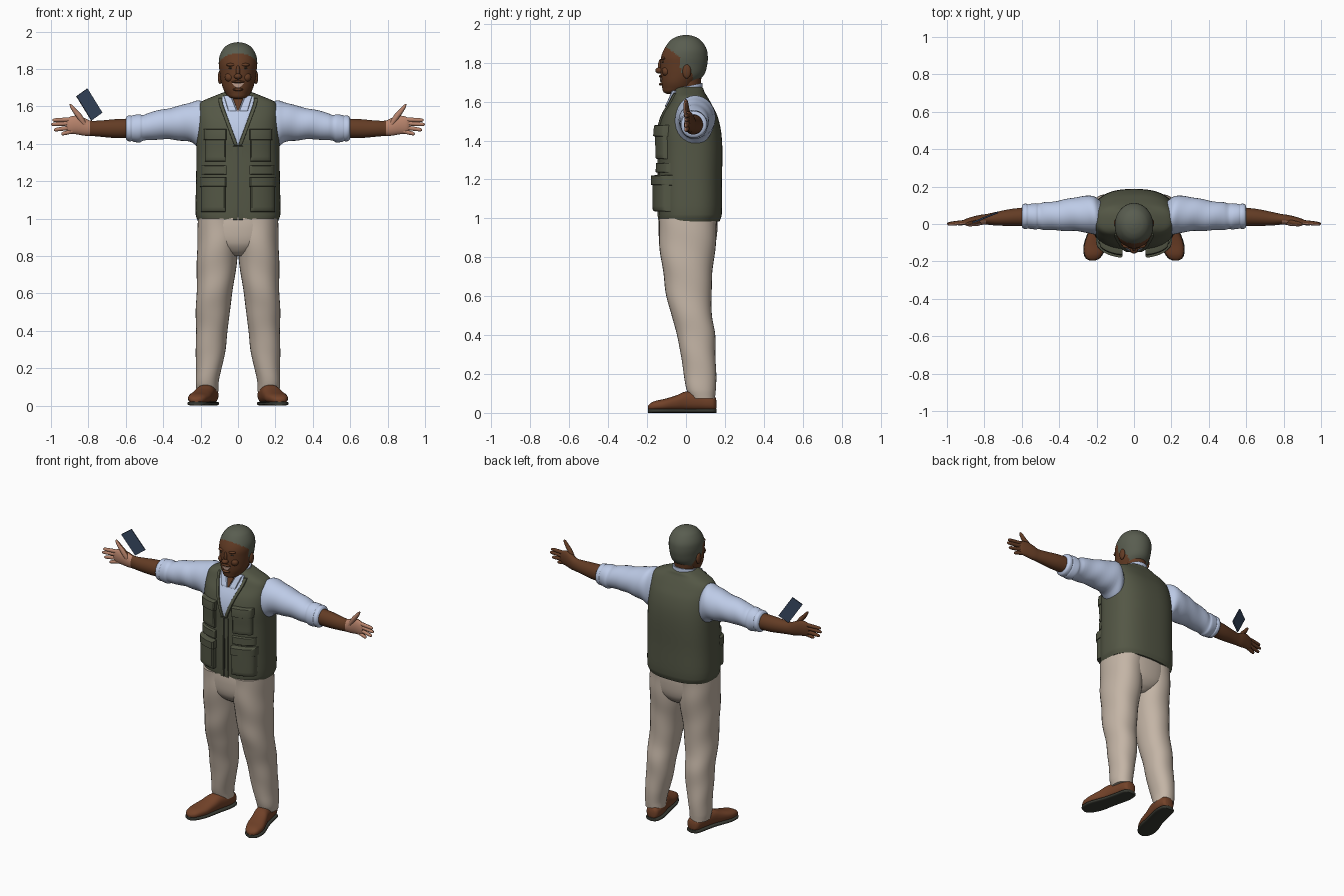
import bpy, bmesh, math
from mathutils import Vector, Matrix

COLOURS = {
    "skin": (0.125, 0.045, 0.018), "palm": (0.48, 0.23, 0.15), "hair": (0.10, 0.11, 0.08),
    "shirt": (0.53, 0.62, 0.83), "vest": (0.088, 0.095, 0.06), "trousers": (0.55, 0.46, 0.38),
    "shoe_leather": (0.17, 0.055, 0.022), "dark_rubber": (0.04, 0.042, 0.032),
    "phone_blue": (0.04, 0.065, 0.12), "teeth": (0.55, 0.36, 0.28)}
MATS = {}
for key, c in COLOURS.items():
    MATS[key] = bpy.data.materials.new(key)
    MATS[key].diffuse_color = (*c, 1)


def finish(name, bm, mats, rule=None, recalc=True):
    if recalc:
        bmesh.ops.recalc_face_normals(bm, faces=bm.faces)
    bm.normal_update()
    if rule:
        for f in bm.faces:
            f.material_index = int(rule(f.calc_center_median(), f.normal))
    me = bpy.data.meshes.new(name)
    bm.to_mesh(me)
    bm.free()
    for m in mats.split():
        me.materials.append(MATS[m])
    ob = bpy.data.objects.new(name, me)
    bpy.context.collection.objects.link(ob)
    return ob


def sample(rings, t):
    """Smooth cross-section (t, a, b, ra, rb) between the given rings."""
    i = 0
    while i < len(rings) - 2 and t > rings[i + 1][0]:
        i += 1
    p, q = rings[i], rings[i + 1]
    o, r = rings[max(i - 1, 0)], rings[min(i + 2, len(rings) - 1)]
    h = q[0] - p[0]
    u = (t - p[0]) / h
    out = [t]
    for k in range(1, 5):
        m0 = (q[k] - o[k]) / (q[0] - o[0]) * h
        m1 = (r[k] - p[k]) / (r[0] - p[0]) * h
        out.append((2*u**3 - 3*u*u + 1)*p[k] + (u**3 - 2*u*u + u)*m0
                   + (3*u*u - 2*u**3)*q[k] + (u**3 - u*u)*m1)
    return out


def loft(name, rings, mats, axis="Z", n=32, sub=4, e=2.0, sx=1, wob=(0, 0), rule=None, shear=0):
    bm = bmesh.new()
    ts = [p[0] + (q[0] - p[0]) * k / sub for p, q in zip(rings, rings[1:]) for k in range(sub)]
    rows = []
    for t in ts + [rings[-1][0]]:
        _, a, b, ra, rb = sample(rings, t)
        row = []
        for k in range(n):
            g = 2 * math.pi * k / n
            c, s = math.cos(g), math.sin(g)
            w = 1 + wob[0] * math.sin(wob[1] * t + 2 * g)
            u = a + w * ra * math.copysign(abs(c) ** (2 / e), c)
            v = b + w * rb * math.copysign(abs(s) ** (2 / e), s)
            x, y, z = {"X": (t, u, v), "Y": (u, t, v), "Z": (u, v, t)}[axis]
            row.append(bm.verts.new((x * sx, y, z + shear * y)))
        rows.append(row)
    for r0, r1 in zip(rows, rows[1:]):
        for k in range(n):
            bm.faces.new((r0[k], r0[(k + 1) % n], r1[(k + 1) % n], r1[k]))
    bm.faces.new(rows[0])
    bm.faces.new(rows[-1])
    return finish(name, bm, mats, rule)


def patch(name, body, e, lo, hi, z0, z1, off, mat, sx=1, n=8):
    """Panel raised by off from the front of a lofted body; lo and hi give x at a height."""
    bm = bmesh.new()
    us = [0, 0.01, 0.06] + [0.06 + 0.88 * k / n for k in range(1, n)] + [0.94, 0.99, 1]
    lift = lambda k: (-0.006, off * 0.8, off)[min(k, len(us) - 1 - k, 2)]
    grid = []
    for i, u in enumerate(us):
        col = []
        for j, v in enumerate(us):
            z = z0 + (z1 - z0) * v
            a, b = sorted((sx * lo(z), sx * hi(z)))
            x = a + (b - a) * u
            _, _, cy, rx, ry = sample(body, z)
            y = cy - ry * max(0, 1 - abs(x / rx) ** e) ** (1 / e)
            col.append(bm.verts.new((x, y - min(lift(i), lift(j)), z)))
        grid.append(col)
    for g, h in zip(grid, grid[1:]):
        for j in range(len(us) - 1):
            bm.faces.new((g[j], h[j], h[j + 1], g[j + 1]))
    return finish(name, bm, mat, recalc=False)


def ball(name, loc, size, mat):
    bm = bmesh.new()
    bmesh.ops.create_uvsphere(bm, u_segments=20, v_segments=12, radius=1,
                              matrix=Matrix.Translation(loc) @ Matrix.Diagonal((*size, 1)))
    return finish(name, bm, mat)


# Vest body
VEST = [(.985, 0, .018, .214, .155), (1.02, 0, .022, .226, .162), (1.2, 0, .022, .224, .163),
        (1.35, 0, .024, .222, .163), (1.45, 0, .02, .222, .16), (1.53, 0, .02, .22, .14),
        (1.59, 0, .022, .215, .108), (1.625, 0, .02, .195, .09), (1.65, 0, .017, .14, .078),
        (1.672, 0, .015, .085, .07), (1.68, 0, .015, .06, .05)]
VE = 2.6
loft("vest", VEST, "vest", n=64, e=VE)

# Shirt opening, open neck and front zip
vee = lambda z: min(0.37 * (z - 1.39), 0.085)
patch("shirt_front", VEST, VE, lambda z: -vee(z), vee, 1.392, 1.655, .006, "shirt")
patch("open_neck", VEST, VE, lambda z: -.4 * (z - 1.57), lambda z: .4 * (z - 1.57),
      1.572, 1.655, .012, "skin")
patch("zip", VEST, VE, lambda z: -.004, lambda z: .004, .99, 1.39, .004, "dark_rubber")

# Collar and neck
loft("shirt_collar", [(1.62, 0, .01, .09, .08), (1.65, 0, .012, .08, .073),
                      (1.678, 0, .014, .073, .07)], "shirt", shear=.22)
loft("neck", [(1.6, 0, .008, .058, .06), (1.66, 0, .008, .062, .064), (1.73, 0, .01, .068, .07)],
     "skin")

# Head, with hair painted behind the hairline
HEAD = [(1.640, 0, -.075, .018, .024), (1.648, 0, -.068, .045, .047), (1.67, 0, -.045, .066, .077),
        (1.70, 0, -.035, .081, .092), (1.74, 0, -.018, .092, .112), (1.79, 0, -.011, .099, .12),
        (1.83, 0, -.008, .103, .12), (1.87, 0, -.003, .098, .109), (1.91, 0, -.002, .077, .083),
        (1.93, 0, -.001, .053, .056), (1.94, 0, 0, .025, .026), (1.943, 0, 0, .004, .004)]


def is_hair(c, nrm):
    if c.z > 1.885:
        return True
    if c.z > 1.825:
        return c.y > -.03 - 1.25 * (c.z - 1.825)
    if c.z > 1.745:
        return c.y > -.028
    return c.z > 1.69 and c.y > .035


loft("head", HEAD, "skin hair", n=72, sub=6, rule=is_hair)
ball("nose_tip", (0, -.136, 1.76), (.021, .022, .016), "skin")
ball("nose_bridge", (0, -.128, 1.785), (.011, .016, .035), "skin")
ball("lower_lip", (0, -.126, 1.69), (.027, .014, .008), "skin")
ball("upper_lip", (0, -.128, 1.731), (.034, .012, .007), "skin")
ball("chin", (0, -.098, 1.662), (.03, .022, .016), "skin")
smile = lambda z: .032 * math.sqrt(max(0, (z - 1.698) / .026))
patch("teeth", HEAD, 2, lambda z: -smile(z), smile, 1.70, 1.724, .005, "teeth")

# Arms, legs and paired details
SLEEVE = [(.18, .035, 1.495, .09, .122), (.21, .045, 1.505, .103, .125), (.25, .052, 1.515, .098, .108),
          (.32, .052, 1.51, .09, .091), (.40, .045, 1.504, .08, .08), (.48, .042, 1.492, .073, .073),
          (.51, .041, 1.484, .067, .069), (.525, .041, 1.482, .071, .074), (.56, .041, 1.482, .067, .07),
          (.568, .041, 1.482, .064, .067), (.575, .041, 1.482, .067, .07), (.592, .041, 1.482, .064, .067),
          (.60, .041, 1.482, .054, .057)]
ARM = [(.57, .04, 1.483, .05, .052), (.66, .035, 1.481, .045, .05), (.74, .028, 1.481, .036, .043),
       (.79, .025, 1.483, .028, .041), (.82, .022, 1.49, .027, .047), (.86, .016, 1.50, .024, .05),
       (.90, .01, 1.50, .017, .044), (.918, .008, 1.50, .008, .03)]
FINGERS = {"index": (.88, 1.53, .993, 1.526), "middle": (.885, 1.51, 1.0, 1.503),
           "ring": (.885, 1.488, .985, 1.474), "little": (.87, 1.47, .945, 1.452)}
LEG = [(.075, .163, .085, .057, .065), (.12, .165, .078, .061, .075), (.2, .156, .072, .069, .083),
       (.3, .146, .062, .079, .09), (.4, .14, .052, .085, .097), (.5, .135, .03, .09, .105),
       (.6, .126, .015, .096, .115), (.7, .118, .01, .102, .125), (.8, .111, .008, .109, .137),
       (.9, .106, .008, .111, .147), (1.0, .105, .01, .108, .15)]
SHOE = [(-.195, .222, .028, .012, .008), (-.185, .221, .031, .032, .017), (-.16, .217, .036, .048, .025),
        (-.11, .206, .041, .059, .031), (-.05, .19, .05, .055, .04), (0, .175, .06, .051, .05),
        (.08, .156, .058, .05, .048), (.135, .151, .052, .043, .041), (.152, .15, .047, .03, .032),
        (.157, .15, .045, .012, .015)]
SOLE = [(y, x, .011, rx + .004, .011) for y, x, z, rx, rz in SHOE]
is_palm = lambda c, nrm: c[0] ** 2 > .79 ** 2 and nrm.y < -.25

for sx, side in ((-1, "right"), (1, "left")):
    loft(side + "_sleeve", SLEEVE, "shirt", "X", sx=sx, wob=(.02, 55))
    loft(side + "_forearm", ARM, "skin palm", "X", sx=sx, rule=is_palm)
    for nm, (x0, z0, x1, z1) in FINGERS.items():
        at = lambda u, r: (x0 + (x1 - x0) * u, .012 - .012 * u, z0 + (z1 - z0) * u, r, r)
        loft(f"{side}_{nm}_finger", [at(0, .012), at(.5, .0115), at(.85, .010), at(.96, .007), at(1, .002)],
             "skin palm", "X", n=14, sx=sx, rule=is_palm)
    loft(side + "_thumb", [(.815, .012, 1.50, .016, .022), (.84, .006, 1.535, .017, .026),
                           (.865, .002, 1.565, .014, .021), (.885, .0, 1.59, .012, .017),
                           (.897, -.001, 1.604, .007, .009), (.90, -.001, 1.608, .002, .003)],
         "skin palm", "X", n=16, sx=sx, rule=is_palm)
    loft(side + "_trouser_leg", LEG, "trousers", e=2.2, sx=sx, wob=(.015, 28), sub=6)
    loft(side + "_shoe", SHOE, "shoe_leather", "Y", e=2.4, sx=sx)
    loft(side + "_sole", SOLE, "dark_rubber", "Y", e=3.5, sx=sx)

    # Ear, eye, brow and cheek
    ball(side + "_ear", (sx * .096, .004, 1.755), (.012, .022, .036), "skin")
    ball(side + "_brow", (sx * .036, -.116, 1.822), (.026, .014, .009), "skin")
    ball(side + "_eye", (sx * .036, -.119, 1.804), (.014, .006, .004), "dark_rubber")
    ball(side + "_cheek", (sx * .045, -.102, 1.755), (.026, .022, .024), "skin")

    # Collar wing, vest edging and pockets
    patch(side + "_collar_wing", VEST, VE, lambda z: .4 * (z - 1.57) + .004,
          lambda z: .052 + .3 * (z - 1.575), 1.575, 1.658, .016, "shirt", sx)
    patch(side + "_vest_edge", VEST, VE, vee, lambda z: vee(z) + .02, 1.39, 1.645, .01, "vest", sx)
    patch(side + "_front_placket", VEST, VE, lambda z: .005, lambda z: .028, .99, 1.39, .006, "vest", sx)
    for nm, a, b, z0, z1, off in (("chest_pocket", .066, .178, 1.305, 1.46, .022),
                                  ("chest_flap", .06, .184, 1.42, 1.48, .03),
                                  ("welt_pocket", .06, .195, 1.235, 1.285, .018),
                                  ("lower_pocket", .066, .198, 1.035, 1.20, .034),
                                  ("lower_flap", .06, .203, 1.17, 1.222, .042)):
        patch(f"{side}_{nm}", VEST, VE, lambda z: a, lambda z: b, z0, z1, off, "vest", sx)

# Trouser seat
loft("trouser_seat", [(.80, 0, .01, .04, .08), (.825, 0, .01, .11, .115), (.87, 0, .009, .19, .142),
                      (.95, 0, .01, .213, .152), (1.02, 0, .012, .212, .15)], "trousers", e=2.3, n=48)

# Phone held over the right hand
long = Vector((.08, .032, -.13)).normalized()
short = Vector((.064, .026, .032))
short = (short - long * short.dot(long)).normalized()
flat = long.cross(short)
rot = Matrix((long * .155, short * .075, flat * .009)).transposed().to_4x4()
bm = bmesh.new()
bmesh.ops.create_cube(bm, size=1, matrix=Matrix.Translation((-.795, .035, 1.61)) @ rot)
finish("phone", bm, "phone_blue")

# Smooth shading with crisp edges
for ob in bpy.context.collection.objects:
    ob.select_set(True)
    bpy.context.view_layer.objects.active = ob
bpy.ops.object.shade_smooth_by_angle(angle=math.radians(40))
